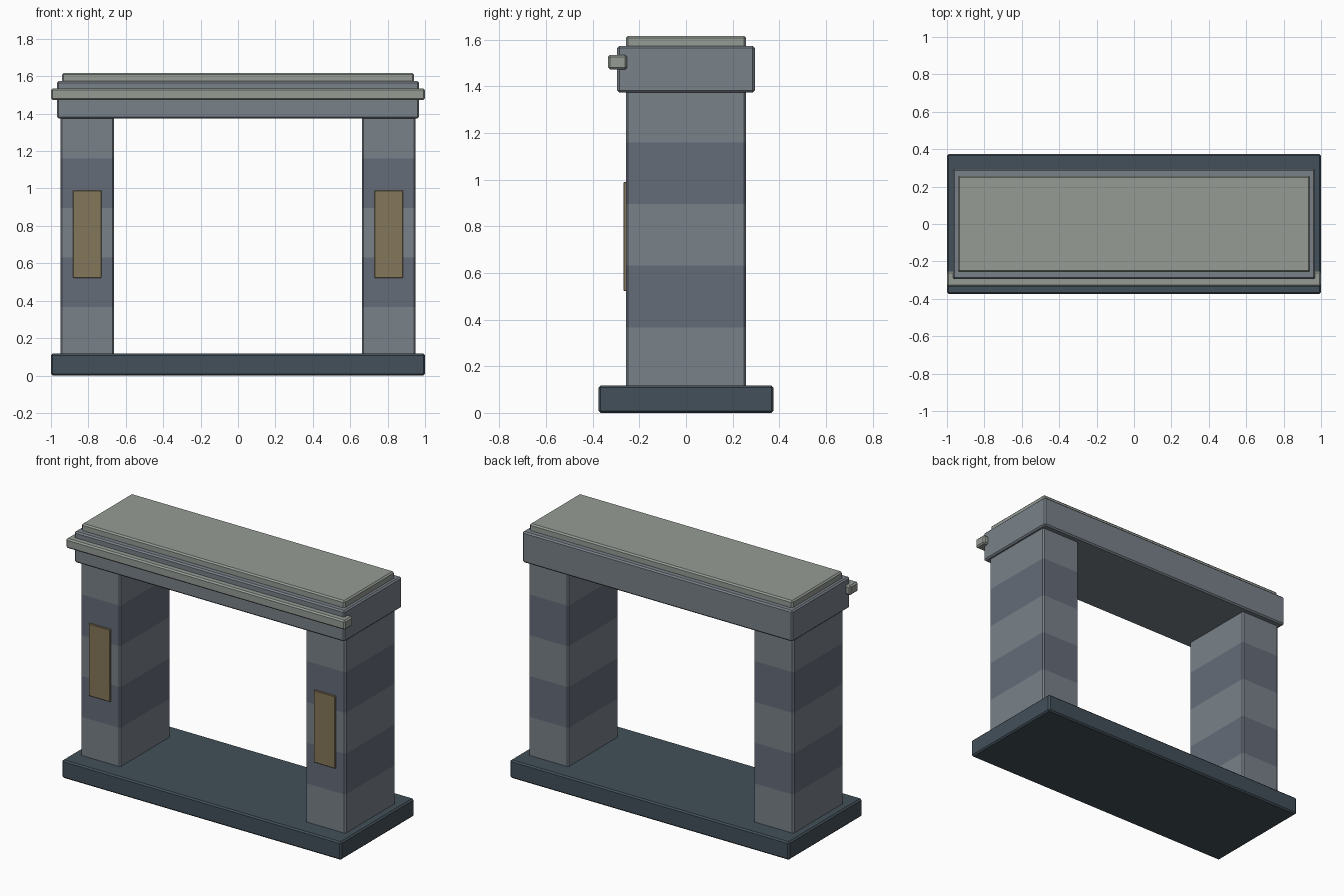
import bpy, bmesh

if "Cube" in bpy.data.objects:
    bpy.data.objects.remove(bpy.data.objects["Cube"])


def material(name, rgb):
    m = bpy.data.materials.new(name)
    m.diffuse_color = (*rgb, 1)
    m.use_nodes = True
    m.node_tree.nodes["Principled BSDF"].inputs["Base Color"].default_value = m.diffuse_color
    return m


SLATE = material("dark_slate", (0.055, 0.08, 0.10))
LIGHT = material("light_stone", (0.19, 0.22, 0.25))
DARK = material("dark_stone", (0.13, 0.15, 0.19))
PALE = material("pale_stone", (0.30, 0.33, 0.30))
BRASS = material("brass", (0.23, 0.18, 0.10))


def box(name, x, y, z, mat, bevel=0.009, upright_only=False):
    """Bevelled box from (min, max) ranges on each axis."""
    bm = bmesh.new()
    bmesh.ops.create_cube(bm, size=1)
    for v in bm.verts:
        for i, (lo, hi) in enumerate((x, y, z)):
            v.co[i] = lo if v.co[i] < 0 else hi
    edges = [e for e in bm.edges if not upright_only
             or abs(e.verts[0].co.z - e.verts[1].co.z) > 1e-4]
    bmesh.ops.bevel(bm, geom=edges, offset=bevel, segments=1,
                    affect='EDGES', profile=0.5)
    bmesh.ops.recalc_face_normals(bm, faces=bm.faces)
    mesh = bpy.data.meshes.new(name)
    bm.to_mesh(mesh)
    bm.free()
    mesh.materials.append(mat)
    ob = bpy.data.objects.new(name, mesh)
    bpy.context.collection.objects.link(ob)
    return ob


# Base slab
box("base_slab", (-1, 1), (-0.375, 0.375), (0, 0.117), SLATE)

# Pillars of five stacked blocks, each with a front plaque
BLOCK = 0.264
for side, cx in (("left", -0.806), ("right", 0.806)):
    for i in range(5):
        z0 = 0.103 + i * BLOCK
        box(f"{side}_pillar_block_{i + 1}", (cx - 0.143, cx + 0.143),
            (-0.257, 0.257), (z0, z0 + BLOCK), DARK if i % 2 else LIGHT,
            upright_only=True)
    box(f"{side}_plaque", (cx - 0.077, cx + 0.077), (-0.268, -0.245),
        (0.522, 0.99), BRASS, bevel=0.003)

# Lintel, front moulding and cap
box("lintel", (-0.968, 0.968), (-0.295, 0.295), (1.374, 1.574), LIGHT)
box("front_moulding", (-1, 1), (-0.335, -0.252), (1.473, 1.535), PALE)
box("cap_slab", (-0.942, 0.942), (-0.257, 0.257), (1.55, 1.617), PALE)
